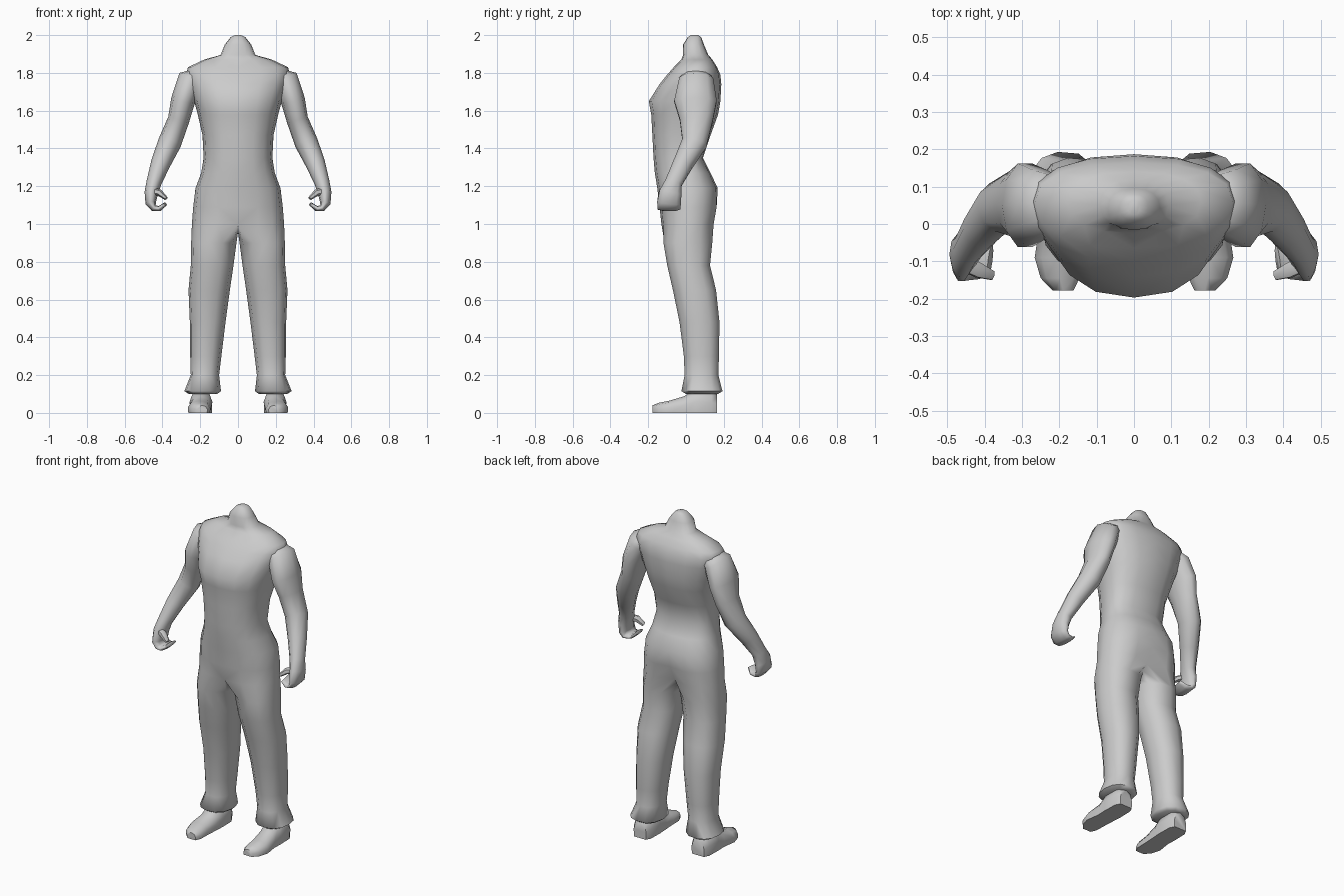
import bpy, bmesh, math
from mathutils import Vector

if "Cube" in bpy.data.objects:
    bpy.data.objects.remove(bpy.data.objects["Cube"])

grey = bpy.data.materials.new("light_grey")
grey.diffuse_color = (0.6, 0.6, 0.6, 1)
grey.use_nodes = True
grey.node_tree.nodes["Principled BSDF"].inputs["Base Color"].default_value = grey.diffuse_color


def spow(v, p):
    return math.copysign(abs(v) ** p, v)


def bridge(bm, a, b, closed=True):
    n = len(a)
    for i in range(n if closed else n - 1):
        j = (i + 1) % n
        bm.faces.new((a[i], a[j], b[j], b[i]))


def add_ring(bm, pts):
    return [bm.verts.new(p) for p in pts]


def finish(bm, name, angle=60):
    """Turn the right half into a mirrored, smooth-shaded object."""
    bmesh.ops.recalc_face_normals(bm, faces=bm.faces)
    me = bpy.data.meshes.new(name)
    bm.to_mesh(me)
    bm.free()
    me.materials.append(grey)
    ob = bpy.data.objects.new(name, me)
    bpy.context.collection.objects.link(ob)
    m = ob.modifiers.new("mirror", 'MIRROR')
    m.merge_threshold = 0.0005
    bpy.ops.object.select_all(action='DESELECT')
    ob.select_set(True)
    bpy.context.view_layer.objects.active = ob
    bpy.ops.object.shade_smooth_by_angle(angle=math.radians(angle))
    return ob


def closed_loft(bm, rings):
    vs = [add_ring(bm, r) for r in rings]
    for a, b in zip(vs, vs[1:]):
        bridge(bm, a, b)
    bm.faces.new(vs[0])
    bm.faces.new(vs[-1])


def tube(bm, path, sides=10):
    """Loft ellipses (x, y, z, side radius, depth radius) along a path."""
    pts = [Vector(p[:3]) for p in path]
    rings = []
    for i, p in enumerate(path):
        d = (pts[min(i + 1, len(pts) - 1)] - pts[max(i - 1, 0)]).normalized()
        v = Vector((0, 1, 0))
        v = (v - d * d.dot(v)).normalized()
        u = v.cross(d)
        rings.append([pts[i] + u * p[3] * math.cos(t) + v * p[4] * math.sin(t)
                      for t in (2 * math.pi * k / sides for k in range(sides))])
    closed_loft(bm, rings)


# Body: torso half rings (z, half width, front y, middle y, back y, back cleft)
torso = [
    (1.00, .244, -.130, .02, .155, .045), (1.09, .237, -.140, .02, .172, .02),
    (1.19, .225, -.152, .02, .168, 0), (1.27, .195, -.165, .01, .130, 0),
    (1.35, .182, -.172, 0, .090, 0), (1.47, .188, -.178, 0, .130, 0),
    (1.58, .213, -.184, .02, .170, 0), (1.65, .232, -.197, .04, .182, 0),
    (1.74, .262, -.140, .05, .187, 0), (1.79, .275, -.100, .06, .182, 0),
    (1.83, .265, -.065, .06, .165, 0), (1.87, .180, -.025, .06, .140, 0),
    (1.895, .092, -.015, .05, .118, 0), (1.95, .070, -.016, .04, .095, 0),
    (1.99, .038, .010, .045, .080, 0), (2.00, .015, .025, .045, .065, 0),
]
# Trouser leg rings (z, inner x, outer x, front y, back y)
leg = [
    (.90, .008, .248, -.120, .140), (.78, .024, .250, -.100, .128),
    (.65, .043, .262, -.070, .160), (.48, .066, .255, -.035, .178),
    (.30, .088, .253, -.012, .175), (.20, .100, .250, -.008, .172),
    (.115, .090, .284, -.025, .194), (.10, .110, .260, 0, .170),
]
N = 9
bm = bmesh.new()
rows = []
for z, w, yf, yc, yb, cleft in torso:
    pts = []
    for i in range(N):
        t = math.pi * (i / (N - 1) - .5)
        s = math.sin(t)
        x = 0 if i in (0, N - 1) else w * math.cos(t) ** .85
        y = yc + ((yb - yc) if s > 0 else (yc - yf)) * spow(s, .85)
        pts.append((x, y - (cleft if i == N - 1 else 0), z))
    rows.append(add_ring(bm, pts))
for a, b in zip(rows, rows[1:]):
    bridge(bm, a, b, closed=False)
bm.faces.new(rows[-1])
# Crotch arch joins the torso to the legs
arch = add_ring(bm, [(0, .08, .97), (0, .015, .955), (0, -.07, .965)])
previous = rows[0] + arch
angles = [-110 + 220 * i / (N - 1) for i in range(N)] + [145, 180, 215]
for z, xi, xo, yf, yb in leg:
    cx, cy, rx, ry = (xi + xo) / 2, (yf + yb) / 2, (xo - xi) / 2, (yb - yf) / 2
    ring = add_ring(bm, [(cx + rx * spow(math.cos(math.radians(a)), .85),
                          cy + ry * spow(math.sin(math.radians(a)), .85), z)
                         for a in angles])
    bridge(bm, ring, previous)
    previous = ring
bm.faces.new(previous)
finish(bm, "body", 75)

# Arms running into curled hands
bm = bmesh.new()
tube(bm, [
    (.200, .060, 1.790, .040, .070), (.250, .055, 1.760, .072, .095),
    (.292, .050, 1.650, .064, .118), (.315, .055, 1.550, .057, .092),
    (.362, .045, 1.430, .062, .070), (.410, -.015, 1.320, .052, .055),
    (.445, -.065, 1.220, .040, .047), (.459, -.082, 1.165, .036, .062),
    (.462, -.090, 1.110, .028, .066), (.445, -.090, 1.083, .018, .064),
    (.415, -.092, 1.082, .014, .060), (.385, -.098, 1.105, .010, .045)])
finish(bm, "arms", 75)

# Thumbs
bm = bmesh.new()
tube(bm, [(.455, -.105, 1.175, .022, .024), (.415, -.125, 1.165, .018, .022),
          (.380, -.138, 1.135, .010, .014)], 6)
finish(bm, "thumbs")

# Shoes: cross-sections from heel to toe (y, centre x, half width, height)
shoe = [(.165, .195, .042, .100), (.135, .196, .058, .130), (.050, .196, .060, .130),
        (-.010, .197, .057, .088), (-.090, .205, .061, .064),
        (-.145, .198, .052, .053), (-.178, .190, .028, .040)]
section = [(-.95, 0), (-1, .45), (-.7, .85), (0, 1), (.7, .85), (1, .45), (.95, 0)]
bm = bmesh.new()
closed_loft(bm, [[(cx + w * sx, y, h * sz) for sx, sz in section]
                 for y, cx, w, h in shoe])
finish(bm, "shoes", 50)
